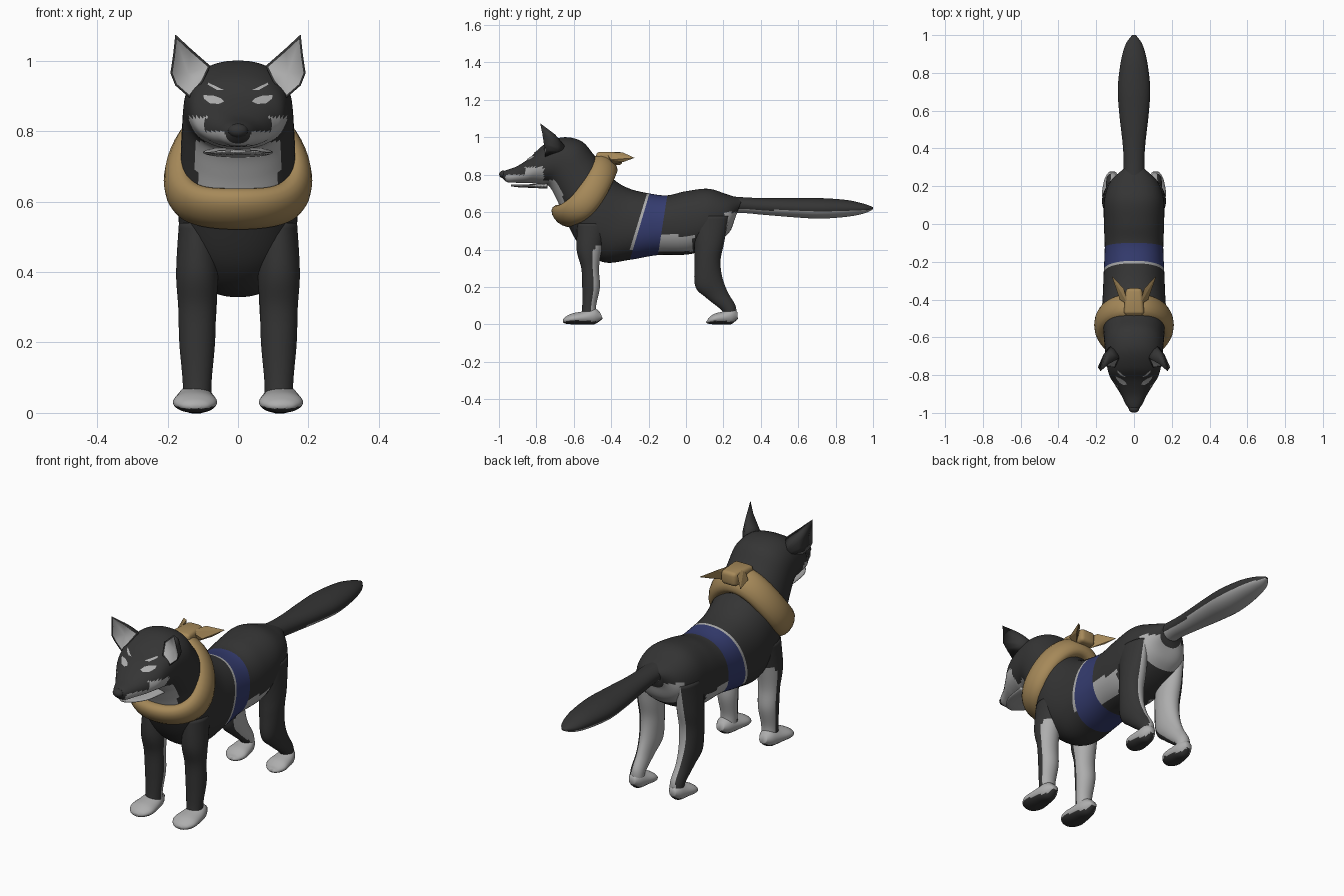
import bpy, bmesh, math
from mathutils import Vector
from mathutils.bvhtree import BVHTree

if "Cube" in bpy.data.objects:
    bpy.data.objects.remove(bpy.data.objects["Cube"])


def material(name, rgb):
    m = bpy.data.materials.new(name)
    m.diffuse_color = (*rgb, 1)
    m.use_nodes = True
    m.node_tree.nodes["Principled BSDF"].inputs["Base Color"].default_value = m.diffuse_color
    return m


MATS = [material("charcoal_fur", (0.035, 0.035, 0.035)),
        material("pale_grey_fur", (0.42, 0.42, 0.42)),
        material("tan_cloth", (0.38, 0.25, 0.10)),
        material("navy_band", (0.035, 0.045, 0.16))]
DARK, PALE, TAN, NAVY = range(4)


def finish(name, bm, smooth=True):
    """Turn a bmesh into a scene object carrying the shared palette."""
    bmesh.ops.recalc_face_normals(bm, faces=bm.faces)
    for f in bm.faces:
        f.smooth = smooth
    me = bpy.data.meshes.new(name)
    bm.to_mesh(me)
    bm.free()
    for m in MATS:
        me.materials.append(m)
    ob = bpy.data.objects.new(name, me)
    bpy.context.collection.objects.link(ob)
    return ob


def spline(keys, sub):
    """Smooth interpolation through the key rows."""
    out, last = [], len(keys) - 1
    for i in range(last):
        p0, p1, p2, p3 = (keys[max(0, min(last, i + d))] for d in (-1, 0, 1, 2))
        for k in range(sub):
            u = k / sub
            out.append([0.5 * (2 * b + (c - a) * u + (2 * a - 5 * b + 4 * c - d) * u * u
                               + (3 * b - a - 3 * c + d) * u ** 3)
                        for a, b, c, d in zip(p0, p1, p2, p3)])
    return out + [list(keys[-1])]


def loft(name, keys, rule, cx=0.0, n=32, sub=6, power=2.0):
    """Rows: (y, z) of one edge, (y, z) of the opposite edge, half width."""
    bm = bmesh.new()
    rings = []
    for ay, az, by, bz, rx in spline(keys, sub):
        mid = Vector((cx, (ay + by) / 2, (az + bz) / 2))
        half = Vector((0, (ay - by) / 2, (az - bz) / 2))
        ring = []
        for j in range(n):
            a = 2 * math.pi * (j + 0.5) / n
            c, s = math.cos(a), math.sin(a)
            c = math.copysign(abs(c) ** (2 / power), c)
            s = math.copysign(abs(s) ** (2 / power), s)
            ring.append(bm.verts.new(mid + half * c + Vector((rx * s, 0, 0))))
        rings.append(ring)
    faces = []
    for i in range(len(rings) - 1):
        for j in range(n):
            k = (j + 1) % n
            faces.append((bm.faces.new((rings[i][j], rings[i][k],
                                        rings[i + 1][k], rings[i + 1][j])), (i + 0.5) / sub))
    faces.append((bm.faces.new(rings[0]), 0))
    faces.append((bm.faces.new(rings[-1]), len(keys) - 1))
    bmesh.ops.recalc_face_normals(bm, faces=bm.faces)
    for f, t in faces:
        f.material_index = rule(t, f.calc_center_median(), f.normal)
    tree = BVHTree.FromBMesh(bm)
    finish(name, bm)
    return tree


# Body, neck and head in one loft, rump to nose
BODY = [(0.30, 0.67, 0.26, 0.56, 0.065), (0.22, 0.695, 0.23, 0.49, 0.125),
        (0.12, 0.725, 0.14, 0.42, 0.157), (0.0, 0.712, 0.02, 0.375, 0.16),
        (-0.10, 0.69, -0.15, 0.37, 0.155), (-0.195, 0.70, -0.30, 0.345, 0.16),
        (-0.30, 0.725, -0.44, 0.332, 0.165), (-0.38, 0.77, -0.56, 0.41, 0.17),
        (-0.44, 0.84, -0.645, 0.56, 0.165), (-0.495, 0.91, -0.69, 0.665, 0.16),
        (-0.56, 0.98, -0.735, 0.74, 0.155), (-0.66, 1.0, -0.79, 0.75, 0.147),
        (-0.76, 0.96, -0.83, 0.755, 0.132), (-0.83, 0.895, -0.86, 0.755, 0.105),
        (-0.90, 0.847, -0.91, 0.757, 0.068), (-0.96, 0.825, -0.955, 0.76, 0.042),
        (-0.995, 0.812, -0.985, 0.785, 0.015)]


def body_rule(t, c, n):
    if 4 < t < 5:
        return NAVY
    if 5 < t < 5.13:                                   # trim of the band
        return PALE if n.z > -0.6 else DARK
    if c.y > 0.2 and c.z < 0.6:                        # rump
        return PALE
    if -0.15 < c.y < 0.04 and 0.39 < c.z < 0.475:      # flank
        return PALE
    if 8.4 < t < 11 and abs(c.x) < 0.118 and n.y < 0 and n.z < 0.1 and c.z < 0.77:
        return PALE                                    # throat
    if -0.965 < c.y < -0.76 and c.z < (0.84 if c.y > -0.86 else 0.80):
        return PALE                                    # cheeks and muzzle
    return DARK


head = loft("body_and_head", BODY, body_rule, n=56, sub=8, power=2.25)

# Lower jaw and nose
loft("lower_jaw", [(-0.74, 0.755, -0.74, 0.725, 0.10), (-0.84, 0.749, -0.84, 0.73, 0.085),
                   (-0.90, 0.749, -0.90, 0.733, 0.055), (-0.935, 0.747, -0.935, 0.738, 0.02)],
     lambda t, c, n: PALE, n=20)
bm = bmesh.new()
bmesh.ops.create_uvsphere(bm, u_segments=16, v_segments=10, radius=1)
for v in bm.verts:
    v.co = Vector((v.co.x * 0.028, -0.978 + v.co.y * 0.021, 0.802 + v.co.z * 0.02))
finish("nose", bm)

# Tail
loft("tail", [(0.18, 0.69, 0.20, 0.58, 0.07), (0.30, 0.68, 0.29, 0.595, 0.055),
              (0.42, 0.675, 0.42, 0.585, 0.06), (0.58, 0.675, 0.58, 0.572, 0.078),
              (0.72, 0.675, 0.72, 0.565, 0.086), (0.86, 0.665, 0.86, 0.575, 0.07),
              (0.95, 0.645, 0.95, 0.592, 0.045), (1.0, 0.627, 1.0, 0.615, 0.01)],
     lambda t, c, n: PALE if n.z < -0.5 else DARK)

# Legs and paws
FRONT_LEG = [(-0.58, 0.54, -0.42, 0.54, 0.052), (-0.585, 0.40, -0.45, 0.40, 0.06),
             (-0.56, 0.30, -0.465, 0.30, 0.054), (-0.555, 0.20, -0.46, 0.20, 0.051),
             (-0.555, 0.10, -0.48, 0.10, 0.042), (-0.56, 0.05, -0.475, 0.04, 0.04)]
HIND_LEG = [(0.03, 0.58, 0.23, 0.58, 0.045), (0.045, 0.42, 0.205, 0.44, 0.056),
            (0.045, 0.32, 0.185, 0.34, 0.054), (0.05, 0.20, 0.195, 0.25, 0.047),
            (0.11, 0.14, 0.225, 0.17, 0.036), (0.195, 0.07, 0.265, 0.10, 0.034),
            (0.20, 0.03, 0.27, 0.04, 0.034)]
PAW = [(0.0, 0.065, 0.015, 0.03, 0.02), (-0.03, 0.085, -0.03, 0.0, 0.043),
       (-0.09, 0.07, -0.09, 0.0, 0.057), (-0.15, 0.058, -0.15, 0.0, 0.062),
       (-0.185, 0.04, -0.185, 0.004, 0.042), (-0.198, 0.026, -0.198, 0.012, 0.015)]


def paw_rule(t, c, n):
    return DARK if n.z < -0.6 else PALE


for side, s in (("right", 1), ("left", -1)):
    def front_rule(t, c, n):
        return PALE if c.z < 0.42 and (n.y > 0.35 or (-s * n.x > 0.75 and n.y > -0.1)) else DARK

    def hind_rule(t, c, n):
        return PALE if n.y - s * n.x > 0.5 and n.y > -0.4 else DARK

    loft("front_leg_" + side, FRONT_LEG, front_rule, cx=0.116 * s)
    loft("hind_leg_" + side, HIND_LEG, hind_rule, cx=0.113 * s)
    loft("front_paw_" + side, [(a - 0.46, b, c - 0.46, d, r) for a, b, c, d, r in PAW],
         paw_rule, cx=0.122 * s)
    loft("hind_paw_" + side, [(a * 0.8 + 0.275, b, c * 0.8 + 0.265, d, r * 0.88)
                              for a, b, c, d, r in PAW], paw_rule, cx=0.115 * s)

    # Ear: dark shell with a pale recessed inside
    bm = bmesh.new()
    rim = [Vector((s * x, y, z)) for x, y, z in (
        (0.078, -0.71, 0.985), (0.135, -0.742, 1.035), (0.178, -0.78, 1.075),
        (0.184, -0.768, 1.02), (0.192, -0.76, 0.965), (0.178, -0.75, 0.93),
        (0.138, -0.755, 0.895), (0.10, -0.76, 0.94))]
    mid, back = Vector((s * 0.142, -0.72, 0.965)), Vector((s * 0.115, -0.63, 0.93))
    bulge = Vector((0, 0.03, 0))
    loops = [[bm.verts.new(p) for p in ring] for ring in (
        [p.lerp(mid, 0.12) for p in rim], rim, [p.lerp(back, 0.4) + bulge * 0.6 for p in rim])]
    centre, apex = bm.verts.new(mid), bm.verts.new(back)
    for j in range(8):
        k = (j + 1) % 8
        bm.faces.new((loops[0][j], loops[0][k], centre)).material_index = PALE
        bm.faces.new((loops[2][j], loops[2][k], apex))
        for a, b in ((0, 1), (1, 2)):
            bm.faces.new((loops[a][j], loops[a][k], loops[b][k], loops[b][j]))
    finish("ear_" + side, bm)

    # Eye and brow plates laid on the face
    for part, outline in (
            ("eye", [(0.037, 0.882), (0.055, 0.874), (0.08, 0.876), (0.098, 0.89),
                     (0.10, 0.902), (0.07, 0.901), (0.048, 0.893)]),
            ("brow", [(0.035, 0.914), (0.06, 0.914), (0.088, 0.93), (0.086, 0.938),
                      (0.06, 0.926)])):
        bm = bmesh.new()
        mx = sum(p[0] for p in outline) / len(outline)
        mz = sum(p[1] for p in outline) / len(outline)
        vs = []
        for x, z in outline + [(mx, mz)]:
            hit = head.ray_cast(Vector((s * x, -2, z)), Vector((0, 1, 0)))[0]
            vs.append(bm.verts.new(hit + Vector((0, -0.006, 0.002))))
        for j in range(len(outline)):
            f = bm.faces.new((vs[j], vs[(j + 1) % len(outline)], vs[-1]))
            f.material_index = PALE
            f.normal_update()
            if f.normal.y > 0:
                f.normal_flip()
        finish(part + "_" + side, bm)

    # Loose scarf end
    bm = bmesh.new()
    for x, y, z in ((0.03, -0.43, 0.92), (0.075, -0.40, 0.88), (0.03, -0.40, 0.85),
                    (0.055, -0.34, 0.92), (0.088, -0.33, 0.87), (0.118, -0.275, 0.89)):
        bm.verts.new((s * x, y, z))
    bmesh.ops.convex_hull(bm, input=bm.verts)
    for f in bm.faces:
        f.material_index = TAN
    finish("scarf_end_" + side, bm, smooth=False)

# Scarf: bowed ring around the neck
bm = bmesh.new()
N, M = 48, 16
down, axis = Vector((0, -0.64, -0.77)), Vector((0, -0.77, 0.64))
rings = []
for i in range(N):
    a = 2 * math.pi * i / N
    c, s = math.cos(a), math.sin(a)
    p = Vector((0.165 * s, -0.5425, 0.715)) + down * 0.176 * c + Vector((0, 0.0075, -0.055)) * s * s
    out = down * c + Vector((s, 0, 0))
    rings.append([bm.verts.new(p + out * 0.046 * math.cos(b) + axis * 0.074 * math.sin(b))
                  for b in (2 * math.pi * j / M for j in range(M))])
for i in range(N):
    r, q = rings[i], rings[(i + 1) % N]
    for j in range(M):
        bm.faces.new((r[j], r[(j + 1) % M], q[(j + 1) % M], q[j])).material_index = TAN
finish("scarf", bm)

# Scarf knot
bm = bmesh.new()
bmesh.ops.create_cube(bm, size=1)
for v in bm.verts:
    w = 0.11 if v.co.y < 0 else 0.085
    v.co = Vector((v.co.x * w, -0.41 + v.co.y * 0.14, 0.887 + v.co.z * 0.07))
bmesh.ops.bevel(bm, geom=bm.edges[:], offset=0.018, segments=3, affect='EDGES', profile=0.5)
for f in bm.faces:
    f.material_index = TAN
finish("scarf_knot", bm)
